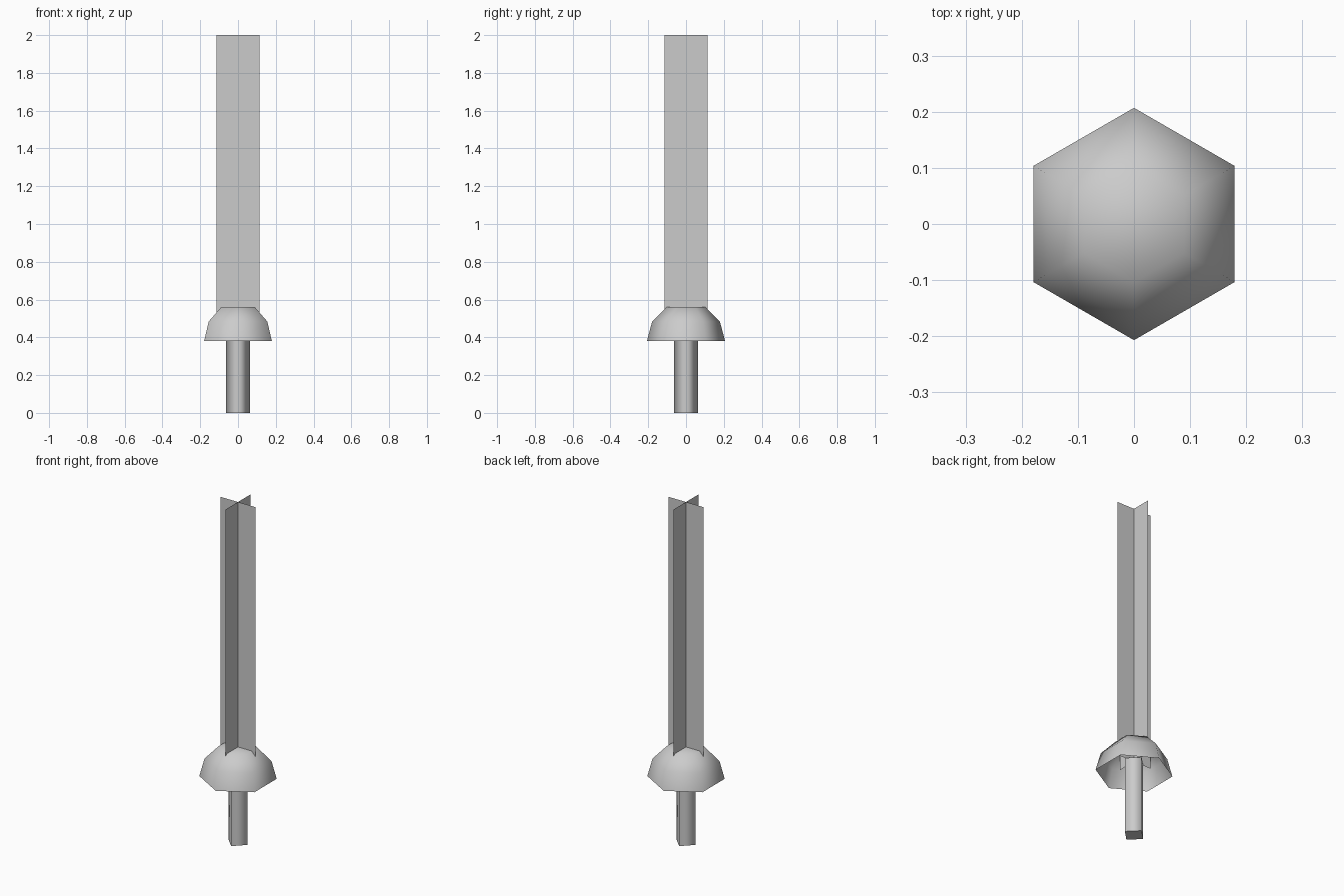
import bpy
import bmesh
from math import sin, cos, pi, radians

cube = bpy.data.objects.get("Cube")
if cube:
    bpy.data.objects.remove(cube, do_unlink=True)

grey = bpy.data.materials.new("light_grey")
grey.use_nodes = True
colour = (0.6, 0.6, 0.6, 1)
grey.diffuse_color = colour
grey.node_tree.nodes["Principled BSDF"].inputs["Base Color"].default_value = colour


def finish(name, bm):
    mesh = bpy.data.meshes.new(name)
    bm.to_mesh(mesh)
    bm.free()
    mesh.materials.append(grey)
    obj = bpy.data.objects.new(name, mesh)
    bpy.context.collection.objects.link(obj)
    return obj


def lathe(name, profile, sides, cap_bottom, cap_top, smooth_caps):
    """Stack rings of (radius, z) with a corner on the y axis."""
    bm = bmesh.new()
    rings = []
    for r, z in profile:
        angles = [pi / 2 + 2 * pi * i / sides for i in range(sides)]
        rings.append([bm.verts.new((r * cos(a), r * sin(a), z)) for a in angles])
    for low, high in zip(rings, rings[1:]):
        for i in range(sides):
            j = (i + 1) % sides
            bm.faces.new((low[i], low[j], high[j], high[i])).smooth = True
    if cap_bottom:
        bm.faces.new(rings[0][::-1]).smooth = smooth_caps
    if cap_top:
        bm.faces.new(rings[-1]).smooth = smooth_caps
    return finish(name, bm)


# Handle: slim four-sided rod
lathe("handle", [(0.063, 0), (0.063, 0.45)], 4, True, True, False)

# Guard: open six-sided dome with a flattened top
R, BASE = 0.207, 0.38
dome = [(R * cos(radians(a)), BASE + R * sin(radians(a))) for a in (0, 30, 60)]
lathe("guard", dome, 6, False, True, True)

# Blade: two crossed flat sheets
W, LOW, TOP = 0.115, 0.45, 2
for name, dx, dy in (("blade_across", W, 0), ("blade_along", 0, W)):
    bm = bmesh.new()
    corners = [(-dx, -dy, LOW), (dx, dy, LOW), (dx, dy, TOP), (-dx, -dy, TOP)]
    bm.faces.new([bm.verts.new(c) for c in corners])
    finish(name, bm)
